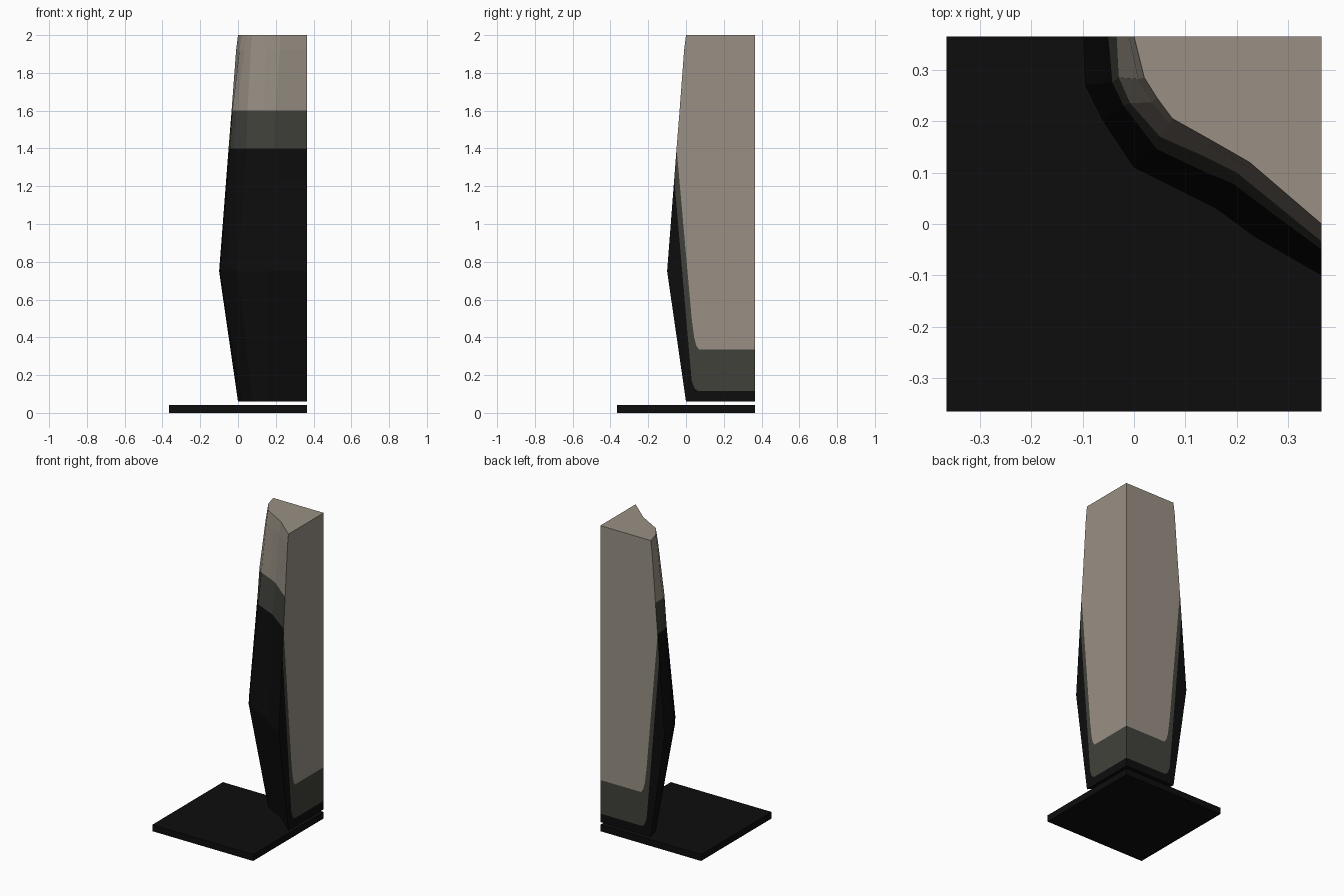
import bpy, bmesh

if "Cube" in bpy.data.objects:
    bpy.data.objects.remove(bpy.data.objects["Cube"])

S = 0.365  # half width of the base and the position of the flat cut faces


def material(name, rgb):
    m = bpy.data.materials.new(name)
    m.diffuse_color = (*rgb, 1)
    m.use_nodes = True
    m.node_tree.nodes["Principled BSDF"].inputs["Base Color"].default_value = m.diffuse_color
    return m


black = material("black", (0.004, 0.004, 0.004))
grey = material("dark_grey", (0.052, 0.053, 0.043))
stone = material("light_stone", (0.32, 0.28, 0.232))
BLACK, GREY, STONE = 0, 1, 2


def finish(bm, name):
    mesh = bpy.data.meshes.new(name)
    bm.to_mesh(mesh)
    bm.free()
    for m in (black, grey, stone):
        mesh.materials.append(m)
    ob = bpy.data.objects.new(name, mesh)
    bpy.context.collection.objects.link(ob)
    return ob


# Base plate
bm = bmesh.new()
bmesh.ops.create_cube(bm, size=1)
for v in bm.verts:
    v.co = (v.co.x * 2 * S, v.co.y * 2 * S, (v.co.z + 0.5) * 0.042)
finish(bm, "base_plate")

# Faceted front of the pillar: plan outlines at a few heights
top = [(0, S), (.02, .285), (.045, .245), (.075, .205), (.15, .163), (.225, .12), (S, 0)]
rings = [
    (0.06, top),
    (0.75, [(-.1, S), (-.095, .27), (-.06, .2), (0, .11), (.16, .03), (.235, -.025), (S, -.1)]),
    (1.4, [(-.05, S), (-.042, .275), (-.02, .23), (.045, .145), (.14, .1), (.19, .08), (S, -.05)]),
    (1.6, [(-.034, S), (-.03, .285), (-.008, .235), (.05, .17), (.14, .13), (.2, .1), (S, -.034)]),
    (1.92, [(-.01, S), (.008, .282), (.035, .237), (.068, .196), (.145, .155), (.22, .112), (S, -.01)]),
    (2.0, top),
]
# Extra ring where the grey layer meets the edge of the cut faces
t = (1.24 - 0.75) / (1.4 - 0.75)
mid = [(a[0] + (b[0] - a[0]) * t, a[1] + (b[1] - a[1]) * t)
       for a, b in zip(rings[1][1], rings[2][1])]
rings.insert(2, (1.24, mid))
edge = -0.1 + 0.05 * t

bm = bmesh.new()


def face(points, index):
    f = bm.faces.new([bm.verts.new(p) for p in points])
    f.material_index = index


for (z0, r0), (z1, r1) in zip(rings, rings[1:]):
    index = BLACK if z1 <= 1.4 else GREY if z1 <= 1.6 else STONE
    for i in range(len(r0) - 1):
        face([(*r0[i], z0), (*r0[i + 1], z0), (*r1[i + 1], z1), (*r1[i], z1)], index)

# Top and bottom caps
cap = top + [(S, S)]
face([(x, y, 2.0) for x, y in cap], STONE)
face([(x, y, 0.06) for x, y in reversed(cap)], BLACK)

# Layered cut faces: (distance along face, height), same on both sides
outer_line = [(S, .115), (.065, .115), (.045, .13), (.03, .17), (.02, .28), (edge, 1.24)]
inner_line = [(S, .335), (.07, .335), (.055, .355), (.043, .4), (.03, .5), (-.05, 1.4)]
layers = [
    ([(0, .06), (S, .06)] + outer_line + [(-.1, .75)], BLACK),
    (outer_line[::-1] + inner_line, GREY),
    (inner_line[::-1] + [(S, 2), (0, 2), (-.01, 1.92), (-.034, 1.6)], STONE),
]
for pts, index in layers:
    face([(S, u, z) for u, z in pts], index)
    face([(u, S, z) for u, z in reversed(pts)], index)

bmesh.ops.remove_doubles(bm, verts=bm.verts, dist=0.0005)
finish(bm, "layered_pillar")
